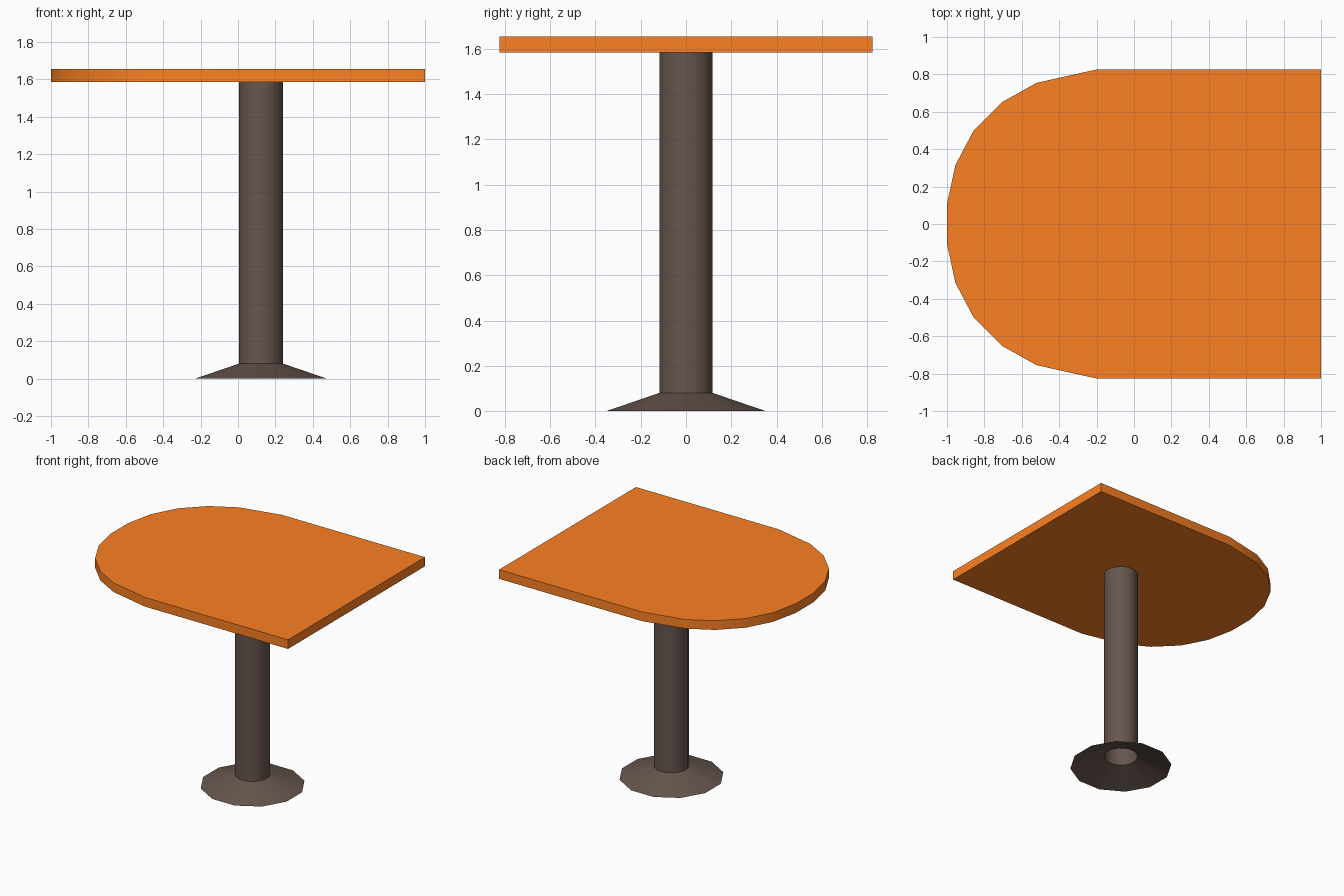
import bpy, bmesh, math
from mathutils import Matrix

if "Cube" in bpy.data.objects:
    bpy.data.objects.remove(bpy.data.objects["Cube"])

def material(name, color):
    m = bpy.data.materials.new(name)
    m.diffuse_color = color
    m.use_nodes = True
    m.node_tree.nodes["Principled BSDF"].inputs["Base Color"].default_value = m.diffuse_color
    return m

def finish(name, bm, mat):
    bmesh.ops.recalc_face_normals(bm, faces=bm.faces)
    me = bpy.data.meshes.new(name)
    bm.to_mesh(me)
    bm.free()
    me.materials.append(mat)
    ob = bpy.data.objects.new(name, me)
    bpy.context.collection.objects.link(ob)
    # smooth around the curves, crisp at the corners
    bpy.context.view_layer.objects.active = ob
    ob.select_set(True)
    bpy.ops.object.shade_smooth_by_angle(angle=math.radians(40))
    ob.select_set(False)
    return ob

def open_tube(name, r_low, r_high, z_low, z_high, sides, mat):
    bm = bmesh.new()
    bmesh.ops.create_cone(bm, cap_ends=False, segments=sides, radius1=r_low,
                          radius2=r_high, depth=z_high - z_low)
    # half-step turn so that flat sides face the axes
    bmesh.ops.rotate(bm, verts=bm.verts, matrix=Matrix.Rotation(math.pi / sides, 3, 'Z'))
    bmesh.ops.translate(bm, verts=bm.verts, vec=(0.123, 0, (z_low + z_high) / 2))
    return finish(name, bm, mat)

orange = material("orange_top", (0.98, 0.22, 0.017, 1))
brown = material("dark_brown", (0.135, 0.092, 0.075, 1))

# Tabletop: half outline mirrored across y, then extruded
half = [(1, 0.825), (-0.205, 0.825), (-0.52, 0.755), (-0.705, 0.652),
        (-0.857, 0.5), (-0.955, 0.315), (-1, 0.105)]
outline = half + [(x, -y) for x, y in reversed(half)]
bm = bmesh.new()
face = bm.faces.new([bm.verts.new((x, y, 1.585)) for x, y in outline])
ext = bmesh.ops.extrude_face_region(bm, geom=[face], use_keep_orig=True)
bmesh.ops.translate(bm, vec=(0, 0, 0.07),
                    verts=[g for g in ext["geom"] if isinstance(g, bmesh.types.BMVert)])
finish("tabletop", bm, orange)

# Column: smooth tube, open below
open_tube("column", 0.122, 0.122, 0.08, 1.585, 12, brown)

# Foot: hollow flared cone
open_tube("foot", 0.364, 0.122, 0.0, 0.08, 12, brown)
